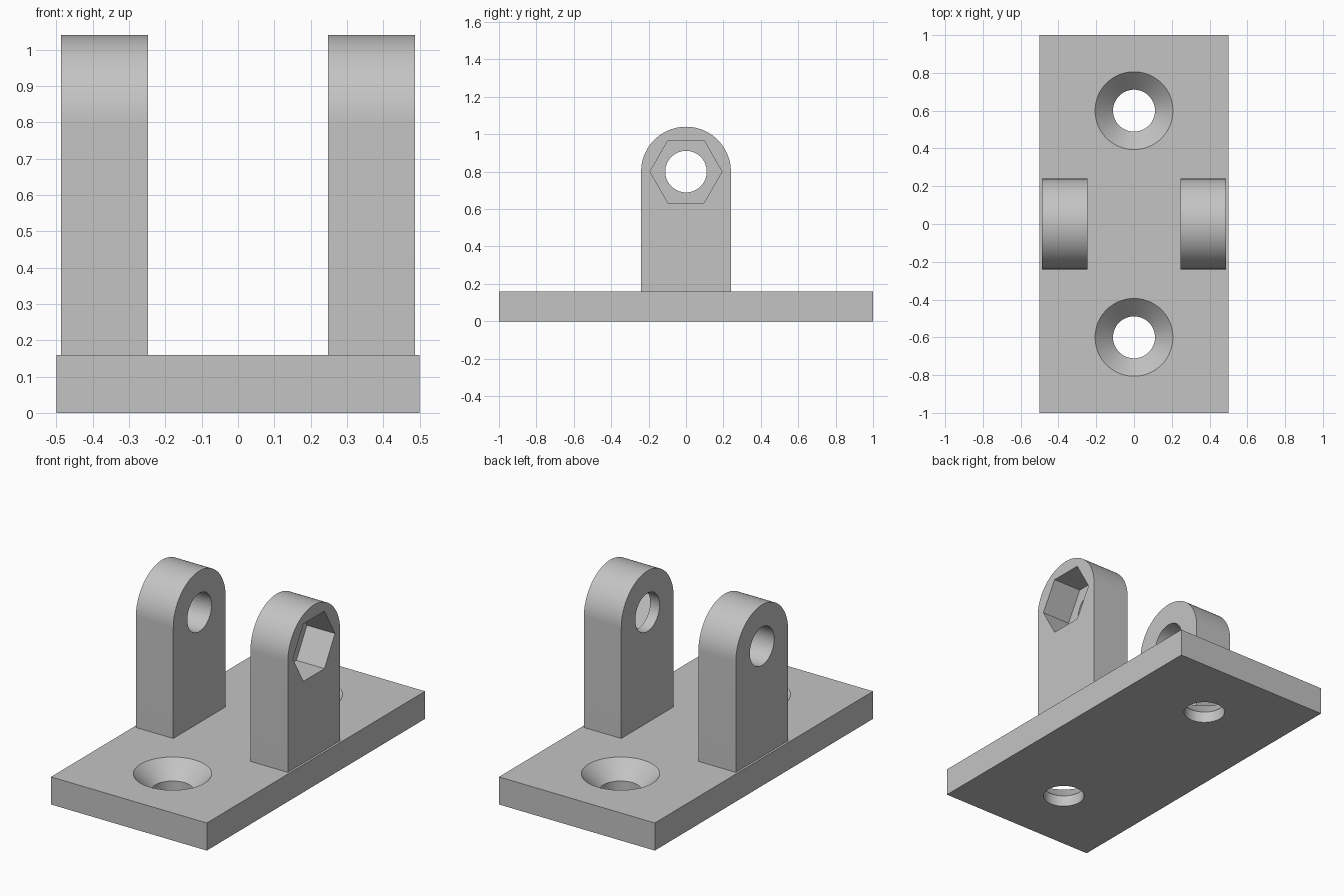
import bpy, bmesh
from math import sin, cos, pi, radians

cube = bpy.data.objects.get("Cube")
if cube:
    bpy.data.objects.remove(cube, do_unlink=True)

PLATE_Z = 0.16                    # plate thickness
INNER, OUTER = 0.2475, 0.4875     # lug faces
AXIS_Z, LUG_R = 0.80, 0.24        # bolt axis height and lug half width
HOLE_R, SINK_R, HEX_R = 0.111, 0.206, 0.1925
HEX_DEPTH = 0.18
SIDES = 96

steel = bpy.data.materials.new("plain grey")
steel.use_nodes = True
GREY = (0.55, 0.55, 0.55, 1)
steel.diffuse_color = GREY
steel.node_tree.nodes["Principled BSDF"].inputs["Base Color"].default_value = GREY


def arc(radius, count, start=0.0, sweep=2 * pi, closed=True):
    """Points on a circle, or on an open arc including both ends."""
    steps = count if closed else count - 1
    return [(radius * cos(start + sweep * i / steps),
             radius * sin(start + sweep * i / steps)) for i in range(count)]


def loft(name, rings):
    """Solid through rings of matching points, capped at both ends."""
    bm = bmesh.new()
    loops = [[bm.verts.new(p) for p in ring] for ring in rings]
    for a, b in zip(loops, loops[1:]):
        for i in range(len(a)):
            bm.faces.new((a[i - 1], a[i], b[i], b[i - 1]))
    bm.faces.new(loops[0])
    bm.faces.new(loops[-1])
    bmesh.ops.recalc_face_normals(bm, faces=bm.faces)
    mesh = bpy.data.meshes.new(name)
    bm.to_mesh(mesh)
    bm.free()
    mesh.materials.append(steel)
    obj = bpy.data.objects.new(name, mesh)
    bpy.context.collection.objects.link(obj)
    return obj


def along_x(name, outline, x0, x1):
    """Extrude a (y, z) outline, centred on the bolt axis, along x."""
    return loft(name, [[(x, y, AXIS_Z + z) for y, z in outline] for x in (x0, x1)])


def cut(target, cutter):
    cutter.hide_render = True
    mod = target.modifiers.new("cut", 'BOOLEAN')
    mod.operation = 'DIFFERENCE'
    mod.solver = 'EXACT'
    mod.object = cutter
    bpy.context.view_layer.objects.active = target
    bpy.ops.object.modifier_apply(modifier=mod.name)
    bpy.data.objects.remove(cutter, do_unlink=True)


# Base plate with two countersunk screw holes
base = loft("base_plate", [[(-0.5, -1, z), (0.5, -1, z), (0.5, 1, z), (-0.5, 1, z)]
                           for z in (0, PLATE_Z)])
rise = 0.05
profile = [(HOLE_R, -rise), (HOLE_R, PLATE_Z - (SINK_R - HOLE_R)),
           (SINK_R + rise, PLATE_Z + rise)]
for y in (-0.6, 0.6):
    cut(base, loft("screw_cutter", [[(px, y + py, z) for px, py in arc(r, SIDES)]
                                    for r, z in profile]))

# Two round-topped lugs with a shared bolt axis
drop = PLATE_Z - AXIS_Z
outline = arc(LUG_R, SIDES // 2 + 1, sweep=pi, closed=False)
outline += [(-LUG_R, drop), (LUG_R, drop)]
parts = [base]
for name, side in (("left_lug", 1), ("right_lug", -1)):
    lug = along_x(name, outline, side * INNER, side * OUTER)
    cut(lug, along_x("bolt_cutter", arc(HOLE_R, SIDES), side * 0.1, side * 0.7))
    parts.append(lug)

# Hexagonal nut pocket in the outer face of the left lug
cut(parts[1], along_x("nut_cutter", arc(HEX_R, 6), OUTER - HEX_DEPTH, OUTER + 0.1))

# Smooth the round surfaces, keep the edges crisp
bpy.ops.object.select_all(action='DESELECT')
for part in parts:
    part.select_set(True)
bpy.context.view_layer.objects.active = base
bpy.ops.object.shade_smooth_by_angle(angle=radians(30))
